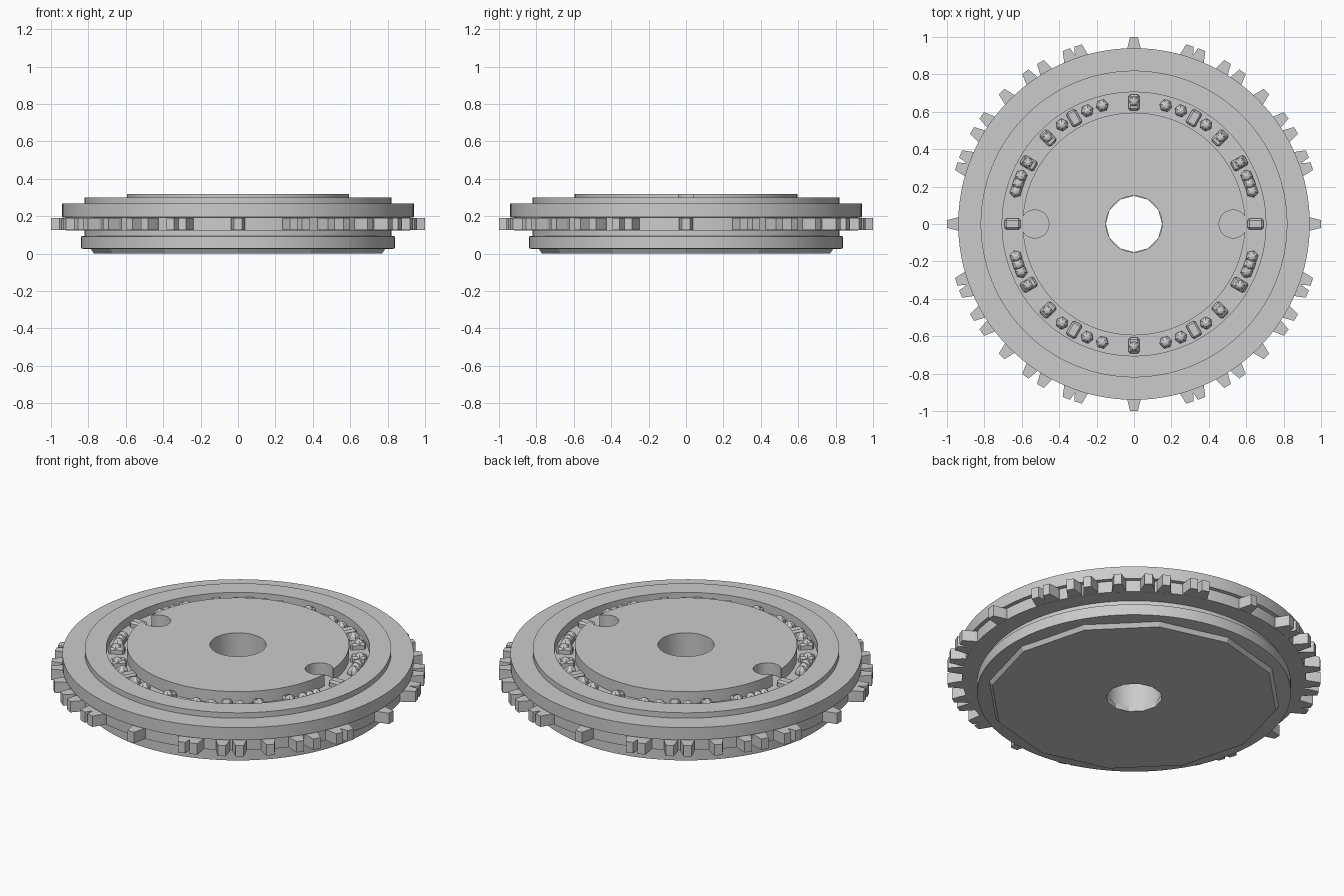
import bpy, bmesh
from math import sin, cos, pi, radians, asin, atan2
from mathutils import Matrix, Vector

if "Cube" in bpy.data.objects:
    bpy.data.objects.remove(bpy.data.objects["Cube"])

SEG = 128


def finish(name, bm, smooth=True):
    bmesh.ops.recalc_face_normals(bm, faces=bm.faces)
    me = bpy.data.meshes.new(name)
    bm.to_mesh(me)
    bm.free()
    ob = bpy.data.objects.new(name, me)
    bpy.context.collection.objects.link(ob)
    if smooth:
        shade(ob)
    return ob


def shade(ob):
    bpy.ops.object.select_all(action='DESELECT')
    ob.select_set(True)
    bpy.context.view_layer.objects.active = ob
    bpy.ops.object.shade_smooth_by_angle(angle=radians(30))


def lathe(name, profile, seg=SEG, smooth=True):
    """Spin a closed (radius, z) profile around z."""
    bm = bmesh.new()
    rings = [[bm.verts.new((r * cos(2 * pi * i / seg), r * sin(2 * pi * i / seg), z))
              for r, z in profile] for i in range(seg)]
    n = len(profile)
    for i in range(seg):
        a, b = rings[i], rings[(i + 1) % seg]
        for j in range(n):
            k = (j + 1) % n
            bm.faces.new((a[j], b[j], b[k], a[k]))
    return finish(name, bm, smooth)


def mirrored(angles):
    """Repeat first-quadrant angles in all four quadrants, without doubles."""
    full = {round(b % 360, 2) for a in angles for b in (a, 180 - a, 180 + a, -a)}
    return [radians(a) for a in sorted(full)]


# stepped wheel body with the ball channel and central bore
lathe("wheel_body", [
    (0.15, 0.01), (0.82, 0.025), (0.84, 0.028), (0.84, 0.092), (0.82, 0.095), (0.82, 0.125),
    (0.92, 0.125), (0.92, 0.192), (0.94, 0.195), (0.94, 0.268), (0.82, 0.268),
    (0.82, 0.30), (0.705, 0.30), (0.705, 0.25), (0.15, 0.25)])

# low-poly plate underneath
lathe("base_plate", [(0.15, 0.0), (0.77, 0.0), (0.79, 0.03), (0.15, 0.03)], 12, False)

# tapered teeth around the rim
bm = bmesh.new()
for a in mirrored([0, 18, 22, 30, 35.5, 45, 54.5, 60, 68.8, 72.6, 90]):
    rot = Matrix.Rotation(a, 3, 'Z')
    outline = [(0.90, -0.04), (0.935, -0.037), (1.0, -0.021),
               (1.0, 0.021), (0.935, 0.037), (0.90, 0.04)]
    face = bm.faces.new([bm.verts.new(rot @ Vector((x, y, 0.126))) for x, y in outline])
    ext = bmesh.ops.extrude_face_region(bm, geom=[face])
    top = [v for v in ext["geom"] if isinstance(v, bmesh.types.BMVert)]
    bmesh.ops.translate(bm, verts=top, vec=(0, 0, 0.064))
finish("gear_teeth", bm, False)

# raised centre plate with two round notches, as a filled outline
R, NX, NR, BORE = 0.595, 0.53, 0.075, 0.15
x_cut = (R * R + NX * NX - NR * NR) / (2 * NX)
y_cut = (R * R - x_cut * x_cut) ** 0.5
a0 = asin(y_cut / R)
n0 = atan2(y_cut, x_cut - NX)
half = [(R * cos(a0 + (pi - 2 * a0) * i / 60), R * sin(a0 + (pi - 2 * a0) * i / 60))
        for i in range(61)]
half += [(-NX - NR * cos(n0 + (2 * pi - 2 * n0) * i / 24),
          NR * sin(n0 + (2 * pi - 2 * n0) * i / 24)) for i in range(1, 24)]
outer = half + [(-x, -y) for x, y in half]
bore = [(BORE * cos(2 * pi * i / SEG), BORE * sin(2 * pi * i / SEG)) for i in range(SEG)]
cu = bpy.data.curves.new("centre_plate", 'CURVE')
cu.dimensions, cu.fill_mode, cu.extrude = '2D', 'BOTH', 0.038
for pts in (outer, bore):
    sp = cu.splines.new('POLY')
    sp.points.add(len(pts) - 1)
    for p, (x, y) in zip(sp.points, pts):
        p.co = (x, y, 0, 1)
    sp.use_cyclic_u = True
plate = bpy.data.objects.new("centre_plate", cu)
plate.location.z = 0.282
bpy.context.collection.objects.link(plate)
bpy.ops.object.select_all(action='DESELECT')
plate.select_set(True)
bpy.context.view_layer.objects.active = plate
bpy.ops.object.convert(target='MESH')
plate = bpy.context.object
bm = bmesh.new()
bm.from_mesh(plate.data)
bmesh.ops.remove_doubles(bm, verts=bm.verts, dist=1e-5)
bm.to_mesh(plate.data)
bm.free()
shade(plate)


def ball(bm, a, r, z, sz):
    m = (Matrix.Rotation(a, 4, 'Z') @ Matrix.Translation((0.655, 0, z))
         @ Matrix.Diagonal((1, 1, sz, 1)))
    bmesh.ops.create_uvsphere(bm, u_segments=6, v_segments=6, radius=r, matrix=m)


# faceted balls in the channel
bm = bmesh.new()
for a in mirrored([15.5, 19.3, 23, 54, 67.5, 75]):
    ball(bm, a, 0.034, 0.26, 1)
finish("channel_balls", bm, False)

# bevelled blocks in the channel
bm = bmesh.new()
for a in mirrored([0, 30, 45, 60.5, 90]):
    m = (Matrix.Rotation(a, 4, 'Z') @ Matrix.Translation((0.65, 0, 0.26))
         @ Matrix.Diagonal((0.086, 0.058, 0.05, 1)))
    bmesh.ops.create_cube(bm, size=1, matrix=m)
bmesh.ops.bevel(bm, geom=bm.edges[:], offset=0.01, segments=1, affect='EDGES')
finish("channel_blocks", bm, False)

# domes on the capped blocks
bm = bmesh.new()
for a in mirrored([30, 45, 90]):
    ball(bm, a, 0.03, 0.275, 0.8)
finish("block_domes", bm, False)
